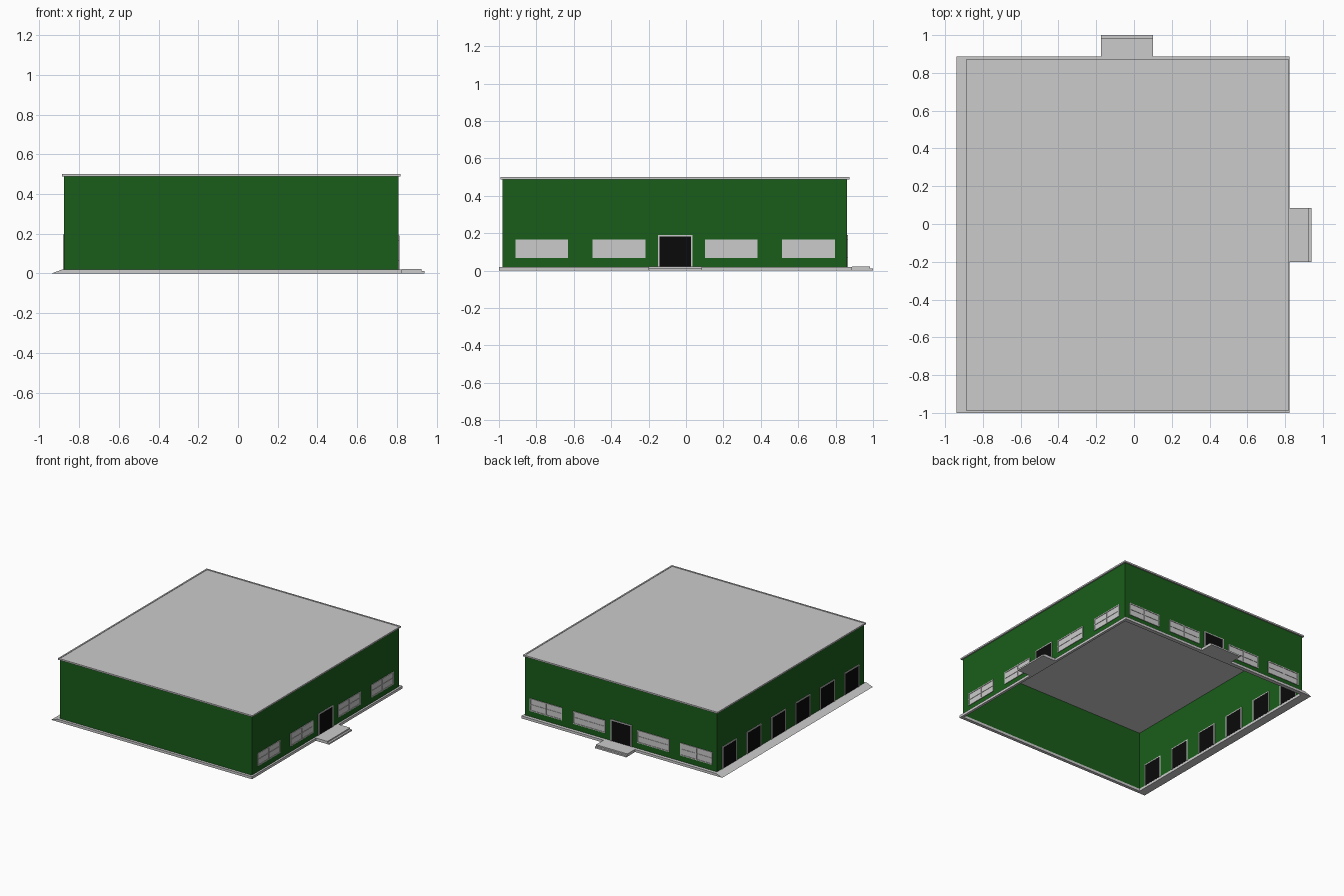
import bpy, bmesh

if "Cube" in bpy.data.objects:
    bpy.data.objects.remove(bpy.data.objects["Cube"])

X0, X1, Y0, Y1 = -0.876, 0.808, -0.98, 0.862   # outer wall faces
BASE, EAVE, TOP = 0.02, 0.488, 0.5


def material(name, rgb):
    m = bpy.data.materials.new(name)
    m.diffuse_color = (*rgb, 1)
    m.use_nodes = True
    m.node_tree.nodes["Principled BSDF"].inputs["Base Color"].default_value = m.diffuse_color
    return m


GREEN = material("green_paint", (0.01, 0.11, 0.01))
BLACK = material("black_door", (0.003, 0.003, 0.003))


def finish(name, bm, mat=None):
    bmesh.ops.recalc_face_normals(bm, faces=bm.faces)
    me = bpy.data.meshes.new(name)
    bm.to_mesh(me)
    bm.free()
    ob = bpy.data.objects.new(name, me)
    bpy.context.collection.objects.link(ob)
    if mat:
        me.materials.append(mat)
    return ob


def add_box(bm, x, y, z):
    verts = bmesh.ops.create_cube(bm, size=1)["verts"]
    for v in verts:
        v.co = [lo + (hi - lo) * (c + 0.5) for (lo, hi), c in zip((x, y, z), v.co)]


def boxes(name, items, mat=None):
    bm = bmesh.new()
    for it in items:
        add_box(bm, *it)
    return finish(name, bm, mat)


def ring(name, outer, inner, z0, z1, mat=None):
    """Open rectangular frame; outer and inner are (x0, x1, y0, y1)."""
    bm = bmesh.new()
    loops = []
    for (a, b, c, d), z in ((outer, z0), (outer, z1), (inner, z1), (inner, z0)):
        loops.append([bm.verts.new((x, y, z)) for x, y in ((a, c), (b, c), (b, d), (a, d))])
    for i in range(4):
        p, q = loops[i], loops[(i + 1) % 4]
        for j in range(4):
            k = (j + 1) % 4
            bm.faces.new((p[j], p[k], q[k], q[j]))
    return finish(name, bm, mat)


def grow(d):
    return (X0 - d, X1 + d, Y0 - d, Y1 + d)


# Shell: base ring, walls open underneath, roof slab and its rim
ring("base_ring", (X0 - 0.009, 0.823, -1.0, 0.888), grow(-0.005), 0, BASE)
ring("walls", grow(0), grow(-0.004), BASE, EAVE, GREEN)
boxes("roof", [((X0, X1), (Y0, Y1), (EAVE, TOP - 0.003))])
ring("roof_rim", grow(0.011), grow(-0.001), EAVE, TOP)

# Sloped vehicle ramp along the left side
bm = bmesh.new()
profile = [(-0.94, 0), (X0 - 0.009, 0), (X0 - 0.009, BASE)]
face = bm.faces.new([bm.verts.new((x, -1.0, z)) for x, z in profile])
new = bmesh.ops.extrude_face_region(bm, geom=[face])["geom"]
bmesh.ops.translate(bm, vec=(0, 1.888, 0),
                    verts=[g for g in new if isinstance(g, bmesh.types.BMVert)])
finish("loading_ramp", bm)

# Stepped entrance pads on the right and back
boxes("right_entrance_step", [((0.823, 0.925), (-0.2, 0.085), (0, 0.022)),
                              ((0.925, 0.94), (-0.2, 0.085), (0, 0.012))])
boxes("back_entrance_step", [((-0.175, 0.1), (0.888, 0.985), (0, 0.022)),
                             ((-0.175, 0.1), (0.985, 1.0), (0, 0.012))])


def on_wall(side, u, z, d):
    """Box on a wall: u along it, z up, d = depth range outward from the wall face."""
    if side == "right":
        return ((X1 + d[0], X1 + d[1]), u, z)
    if side == "left":
        return ((X0 - d[1], X0 - d[0]), u, z)
    return (u, (Y1 + d[0], Y1 + d[1]), z)


def door(side, c, w, top, label):
    a, b, f = c - w / 2, c + w / 2, 0.008
    boxes(label, [on_wall(side, (a + f, b - f), (BASE, top - f), (-0.006, 0.002))], BLACK)
    d = (-0.008, 0.005)
    boxes(label + "_frame", [on_wall(side, (a, a + f), (BASE, top), d),
                             on_wall(side, (b - f, b), (BASE, top), d),
                             on_wall(side, (a + f, b - f), (top - f, top), d)])


def window(side, c, label):
    a, b, z0, z1, f = c - 0.141, c + 0.141, 0.066, 0.166, 0.007
    d, zm = (-0.006, 0.005), 0.116
    parts = [on_wall(side, (a, b), (z0, z1), (-0.006, 0.001))]            # panes
    parts += [on_wall(side, (a, b), (z, z + f), d) for z in (z0, z1 - f)]  # rails
    parts += [on_wall(side, (u, u + f), (z0 + f, z1 - f), d) for u in (a, c - f / 2, b - f)]
    parts += [on_wall(side, u, (zm - f / 2, zm + f / 2), (0, 0.004))
              for u in ((a + f, c - f / 2), (c + f / 2, b - f))]
    boxes(label, parts)


# Entrances and windows on the right and back walls
for side, c, offsets in (("right", -0.058, (0.3, 0.713)), ("back", -0.036, (0.281, 0.66))):
    door(side, c, 0.184, 0.19, side + "_door")
    for i, o in enumerate(offsets):
        for s in (-1, 1):
            window(side, c + s * o, f"{side}_window_{i * 2 + (s + 3) // 2}")

# Row of six loading doors on the left wall
for i in range(6):
    door("left", -0.059 + (i - 2.5) * 0.307, 0.18, 0.195, f"loading_door_{i + 1}")
